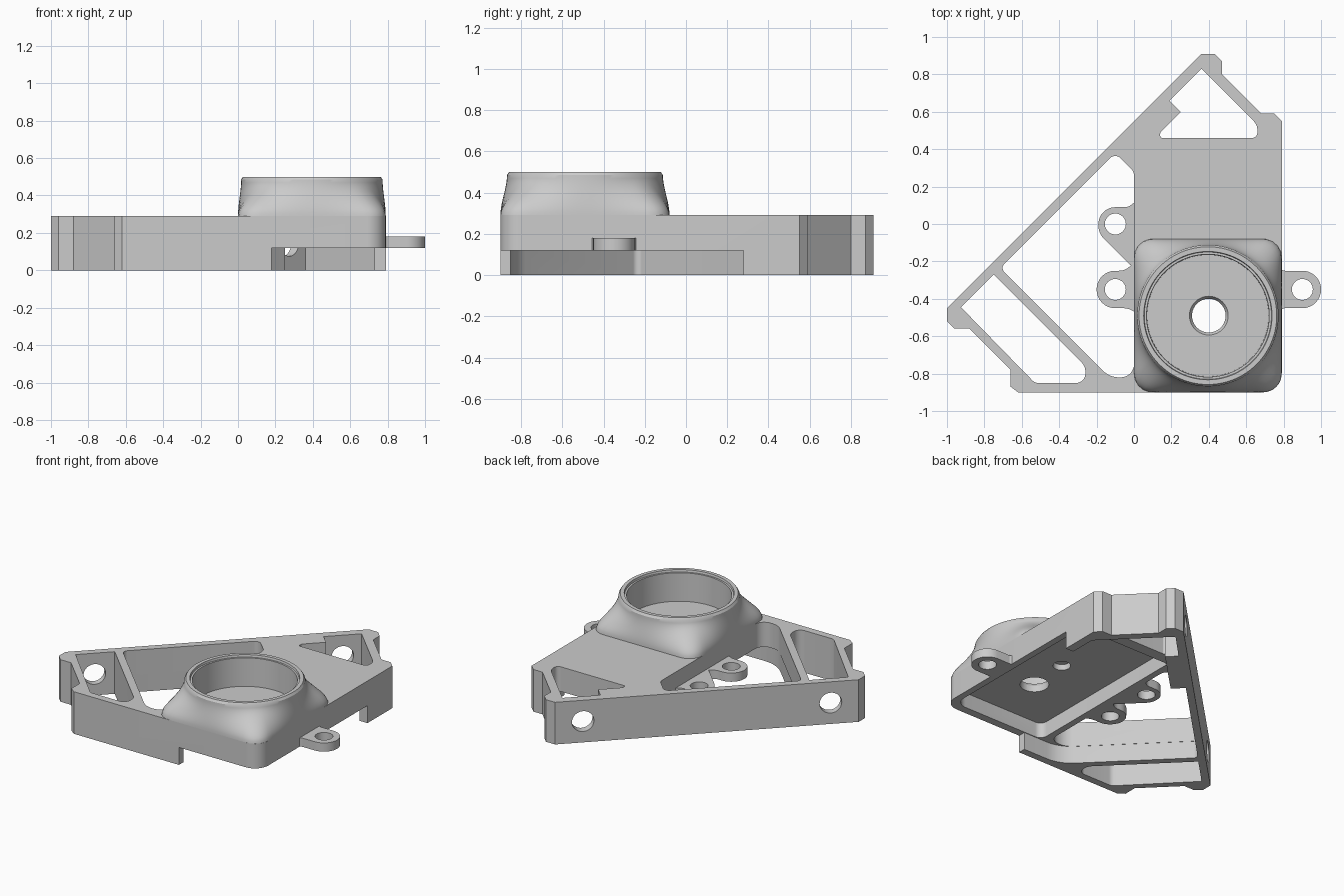
import bpy, bmesh, math
from mathutils import Vector, Matrix

if "Cube" in bpy.data.objects:
    bpy.data.objects.remove(bpy.data.objects["Cube"])

GREY = bpy.data.materials.new("plain_grey")
GREY.use_nodes = True
GREY.diffuse_color = (0.6, 0.6, 0.6, 1)
GREY.node_tree.nodes["Principled BSDF"].inputs["Base Color"].default_value = GREY.diffuse_color

FRAME_TOP, LEDGE, TAB_TOP, CEILING = 0.29, 0.12, 0.18, 0.225


def make_object(name, bm):
    bmesh.ops.remove_doubles(bm, verts=bm.verts, dist=1e-5)
    bmesh.ops.recalc_face_normals(bm, faces=bm.faces)
    mesh = bpy.data.meshes.new(name)
    bm.to_mesh(mesh)
    bm.free()
    mesh.materials.append(GREY)
    obj = bpy.data.objects.new(name, mesh)
    bpy.context.collection.objects.link(obj)
    return obj


def bridge(bm, low, high):
    for i in range(len(low)):
        j = (i + 1) % len(low)
        bm.faces.new((low[i], low[j], high[j], high[i]))


def rounded(points, steps=8):
    """Outline whose corners (x, y, tangent length) become circular arcs."""
    out = []
    for i, p in enumerate(points):
        b = Vector(p[:2])
        if len(p) < 3:
            out.append(b)
            continue
        to_a = (Vector(points[i - 1][:2]) - b).normalized()
        to_c = (Vector(points[(i + 1) % len(points)][:2]) - b).normalized()
        w = math.sin(to_a.angle(to_c) / 2)
        a, c = b + to_a * p[2], b + to_c * p[2]
        for k in range(steps + 1):
            u = k / steps
            e, f, g = (1 - u) ** 2, 2 * u * (1 - u) * w, u * u
            out.append((a * e + b * f + c * g) / (e + f + g))
    return out


def prism(name, points, z0, z1):
    bm = bmesh.new()
    outline = rounded(points)
    low, high = [[bm.verts.new((p.x, p.y, z)) for p in outline] for z in (z0, z1)]
    bm.faces.new(low[::-1])
    bm.faces.new(high)
    bridge(bm, low, high)
    return make_object(name, bm)


def cylinder(name, center, r0, depth, r1=None, turn=Matrix()):
    bm = bmesh.new()
    bmesh.ops.create_cone(bm, cap_ends=True, segments=40, radius1=r0,
                          radius2=r0 if r1 is None else r1, depth=depth,
                          matrix=Matrix.Translation(center) @ turn)
    return make_object(name, bm)


def cut(target, cutter):
    mod = target.modifiers.new("cut", 'BOOLEAN')
    mod.operation, mod.solver, mod.object = 'DIFFERENCE', 'EXACT', cutter
    cutter.hide_render = True
    bpy.context.view_layer.objects.active = target
    bpy.ops.object.modifier_apply(modifier=mod.name)
    bpy.data.objects.remove(cutter)


def smooth(obj, angle=30):
    bpy.ops.object.select_all(action='DESELECT')
    obj.select_set(True)
    bpy.context.view_layer.objects.active = obj
    bpy.ops.object.shade_smooth_by_angle(angle=math.radians(angle))


# Triangular frame outline with bevelled lugs
frame = prism("frame", [
    (-1, -.45), (-1, -.52), (-.96, -.56), (-.88, -.56), (-.66, -.78), (-.66, -.87),
    (-.62, -.9), (.79, -.9, .1), (.79, .55), (.75, .59), (.68, .59), (.47, .8),
    (.47, .87), (.43, .91), (.36, .91)], 0, FRAME_TOP)

# Windows through the full height
windows = [
    [(0, -.82, .07), (0, .28, .02), (-.1, .38, .04), (-.715, -.235, .03), (-.13, -.82, .05)],
    [(-.925, -.445), (-.75, -.27), (-.26, -.76, .03), (-.26, -.85, .05), (-.53, -.85, .02)],
    [(.36, .83), (.66, .53, .03), (.66, .46, .03), (.14, .46, .012), (.14, .49, .01),
     (.25, .6), (.19, .66)],
]
for w in windows:
    cut(frame, prism("window_cutter", w, -.1, .4))

# Open space under the plate, open to the front and one side
cut(frame, prism("underside_cutter", [
    (.18, -1.1), (.18, -.85), (-.102, -.85, .1), (-.718, -.235, .03), (-.1005, .3835),
    (-.0335, .3165), (.252, .6), (.191, .661), (.36, .832), (.73, .462), (.73, .28),
    (1.1, .28), (1.1, -1.1)], -.1, LEDGE))

# Shallow pocket, centre hole and blind hole in the plate
cut(frame, prism("pocket_cutter", [
    (.045, -.845, .05), (.745, -.845, .08), (.745, .27), (.725, .27), (.725, .38),
    (.045, .38)], .05, CEILING))
cut(frame, cylinder("hole_cutter", (.4, -.49, .25), .09, .4))
cut(frame, cylinder("chamfer_cutter", (.4, -.49, .28), .085, .04, .11))
cut(frame, cylinder("blind_cutter", (.42, -.2, .215), .055, .1))

# Bolt holes across the long diagonal wall
across = Matrix.Rotation(math.radians(-45), 4, 'Z') @ Matrix.Rotation(math.radians(90), 4, 'Y')
for x, y in ((.25, .77), (-.86, -.34)):
    cut(frame, cylinder("bolt_cutter", (x, y, .145), .07, .16, turn=across))
smooth(frame)

# Screw tabs
tabs = {
    "left_tab": ([(.77, -.47), (.8, -.45, .01), (1, -.45, .099), (1, -.25, .099),
                  (.8, -.25, .01), (.77, -.23)], (.9, -.35)),
    "right_front_tab": ([(.02, -.48), (-.03, -.45, .03), (-.2, -.45, .099), (-.2, -.25, .099),
                         (-.05, -.25, .03), (.02, -.19)], (-.1, -.35)),
    "right_back_tab": ([(.02, .13), (-.03, .09, .02), (-.19, .09, .09), (-.19, -.05, .04),
                        (-.02, -.22), (.02, -.22)], (-.1, 0)),
}
for name, (outline, (x, y)) in tabs.items():
    tab = prism(name, outline[::-1], LEDGE, TAB_TOP)
    cut(tab, cylinder("screw_cutter", (x, y, .15), .056, .2))
    smooth(tab)


# Housing that blends from a rounded square to a round collar
def square_radius(c, s, a=.395, b=.41, r=.1):
    c, s = abs(c), abs(s)
    t = min(a / max(c, 1e-6), b / max(s, 1e-6))
    px, py = a - r, b - r
    if t * c > px and t * s > py:
        dot = c * px + s * py
        t = dot + math.sqrt(dot * dot - px * px - py * py + r * r)
    return t


SEGMENTS, LEVELS = 96, 12
bm = bmesh.new()
levels = [(k / LEVELS, .378, FRAME_TOP + .195 * k / LEVELS) for k in range(LEVELS + 1)]
levels += [(1, .368, .5), (1, .343, .5), (1, .34, .485), (1, .328, .485), (1, .325, FRAME_TOP)]
rings = []
for blend, radius, z in levels:
    f = blend * blend * (3 - 2 * blend)
    ring = []
    for i in range(SEGMENTS):
        ang = 2 * math.pi * i / SEGMENTS
        c, s = math.cos(ang), math.sin(ang)
        d = square_radius(c, s) * (1 - f) + radius * f
        ring.append(bm.verts.new((.395 + d * c, -.49 + d * s, z)))
    rings.append(ring)
for low, high in zip(rings, rings[1:] + rings[:1]):
    bridge(bm, low, high)
smooth(make_object("round_housing", bm))
